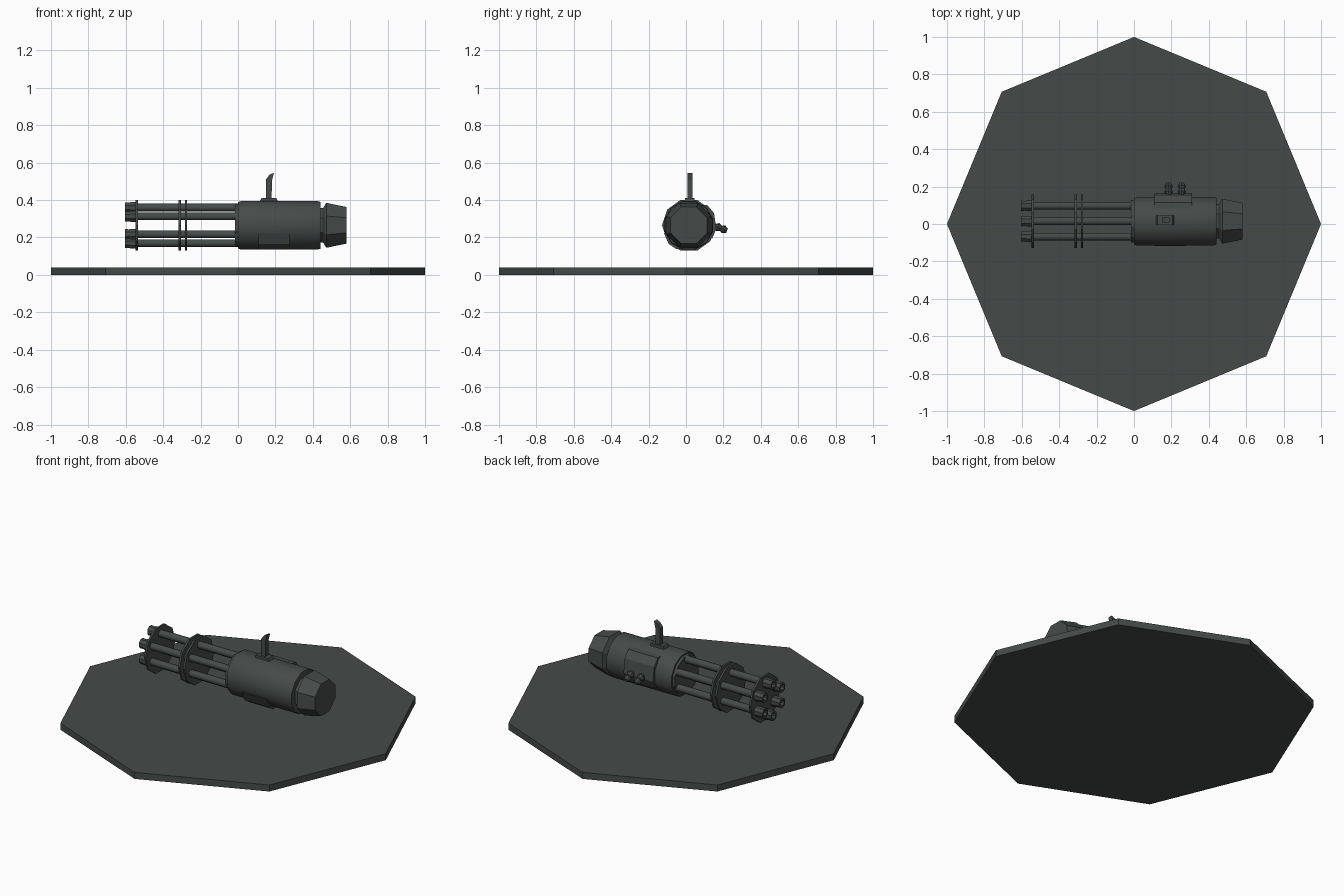
import bpy, bmesh, math
from mathutils import Vector, Matrix

if "Cube" in bpy.data.objects:
    bpy.data.objects.remove(bpy.data.objects["Cube"])

CY, CZ = 0.015, 0.265          # axis of the rotary gun

gunmetal = bpy.data.materials.new("dark_green_grey")
gunmetal.diffuse_color = (0.060, 0.071, 0.068, 1)
gunmetal.use_nodes = True
gunmetal.node_tree.nodes["Principled BSDF"].inputs["Base Color"].default_value = gunmetal.diffuse_color


def finish(bm, name, smooth=None):
    bmesh.ops.recalc_face_normals(bm, faces=bm.faces)
    me = bpy.data.meshes.new(name)
    bm.to_mesh(me)
    bm.free()
    ob = bpy.data.objects.new(name, me)
    bpy.context.collection.objects.link(ob)
    me.materials.append(gunmetal)
    if smooth:
        bpy.ops.object.select_all(action='DESELECT')
        ob.select_set(True)
        bpy.context.view_layer.objects.active = ob
        bpy.ops.object.shade_smooth_by_angle(angle=math.radians(smooth))
    return ob


def lathe(name, rings, n, origin, axis=(1, 0, 0), turn=0.0, smooth=None):
    """Turned solid: rings are (distance along axis, radius)."""
    bm = bmesh.new()
    mat = Matrix.Translation(origin) @ Vector(axis).to_track_quat('X', 'Z').to_matrix().to_4x4()
    if tuple(axis) == (1, 0, 0):
        mat = Matrix.Translation(origin)
    loops = []
    for d, r in rings:
        loops.append([bm.verts.new(mat @ Vector((d,
                      r * math.cos(turn + i * math.tau / n),
                      r * math.sin(turn + i * math.tau / n)))) for i in range(n)])
    for a, b in zip(loops, loops[1:]):
        for i in range(n):
            j = (i + 1) % n
            bm.faces.new((a[i], a[j], b[j], b[i]))
    bm.faces.new(loops[0])
    bm.faces.new(loops[-1])
    return finish(bm, name, smooth)


def extrude(name, pts, a, b, axis):
    """Solid from a profile: axis 'x' takes (y, z) points, 'y' takes (x, z)."""
    bm = bmesh.new()

    def place(p, t):
        return (t, p[0], p[1]) if axis == 'x' else (p[0], t, p[1])
    lo = [bm.verts.new(place(p, a)) for p in pts]
    hi = [bm.verts.new(place(p, b)) for p in pts]
    bm.faces.new(lo)
    bm.faces.new(hi)
    for i in range(len(pts)):
        j = (i + 1) % len(pts)
        bm.faces.new((lo[i], lo[j], hi[j], hi[i]))
    return finish(bm, name)


centre = (0, CY, CZ)

# octagonal base plate
bm = bmesh.new()
bmesh.ops.create_cone(bm, cap_ends=True, segments=8, radius1=1, radius2=1, depth=0.04,
                      matrix=Matrix.Translation((0, 0, 0.02)))
for v in bm.verts:             # corners on the x and y axes
    a = round(math.atan2(v.co.y, v.co.x) / (math.pi / 4)) * math.pi / 4
    v.co.x, v.co.y = math.cos(a), math.sin(a)
finish(bm, "base_plate")

# motor housing, neck and rear cap
lathe("housing", [(0, 0.128), (0.015, 0.134), (0.425, 0.134), (0.44, 0.130)], 12, centre,
      turn=math.pi / 12, smooth=40)
lathe("neck", [(0.43, 0.10), (0.455, 0.10), (0.475, 0.115)], 8, centre, turn=math.pi / 8)
lathe("rear_cap", [(0.455, 0.10), (0.472, 0.130), (0.58, 0.106)], 8, centre, turn=math.pi / 8)
lathe("front_collar", [(-0.016, 0.118), (0.01, 0.118)], 12, centre, turn=math.pi / 12)

# six barrels with hollow muzzles
for k in range(6):
    a = math.pi / 2 + k * math.pi / 3
    o = (0, CY + 0.095 * math.cos(a), CZ + 0.095 * math.sin(a))
    lathe(f"barrel_{k + 1}", [(-0.56, 0.022), (0.0, 0.022)], 8, o, turn=math.pi / 8, smooth=50)
    lathe(f"muzzle_{k + 1}", [(-0.54, 0.031), (-0.575, 0.031), (-0.58, 0.028), (-0.605, 0.030),
                              (-0.605, 0.018), (-0.575, 0.018)], 8, o, turn=math.pi / 8)

# barrel clamp discs
for k, x in enumerate((-0.541, -0.311, -0.278)):
    lathe(f"clamp_disc_{k + 1}", [(x - 0.006, 0.143), (x + 0.006, 0.143)], 10, centre)

# top handle and its foot
extrude("top_handle", [(0.150, 0.39), (0.150, 0.510), (0.168, 0.535), (0.192, 0.546),
                       (0.182, 0.505), (0.179, 0.39)], 0.008, 0.036, 'y')
extrude("handle_foot", [(0.115, 0.39), (0.125, 0.411), (0.205, 0.411), (0.215, 0.39)],
        -0.005, 0.045, 'y')

# side mounting plate with two grips
extrude("side_plate", [(0.08, 0.375), (0.115, 0.372), (0.150, 0.330), (0.162, 0.245),
                       (0.140, 0.195), (0.09, 0.20)], 0.11, 0.31, 'x')
for k, x in enumerate((0.185, 0.255)):
    lathe(f"side_grip_{k + 1}", [(0, 0.014), (0.02, 0.014), (0.032, 0.023), (0.052, 0.015),
                                 (0.064, 0.023), (0.085, 0.012)], 8,
          (x, 0.14, 0.267), axis=(0, 0.93, -0.36))

# lower access panel
extrude("access_panel", [(-0.118, 0.222), (-0.092, 0.165), (-0.050, 0.137),
                         (-0.01, 0.145), (-0.07, 0.222)], 0.11, 0.275, 'x')
